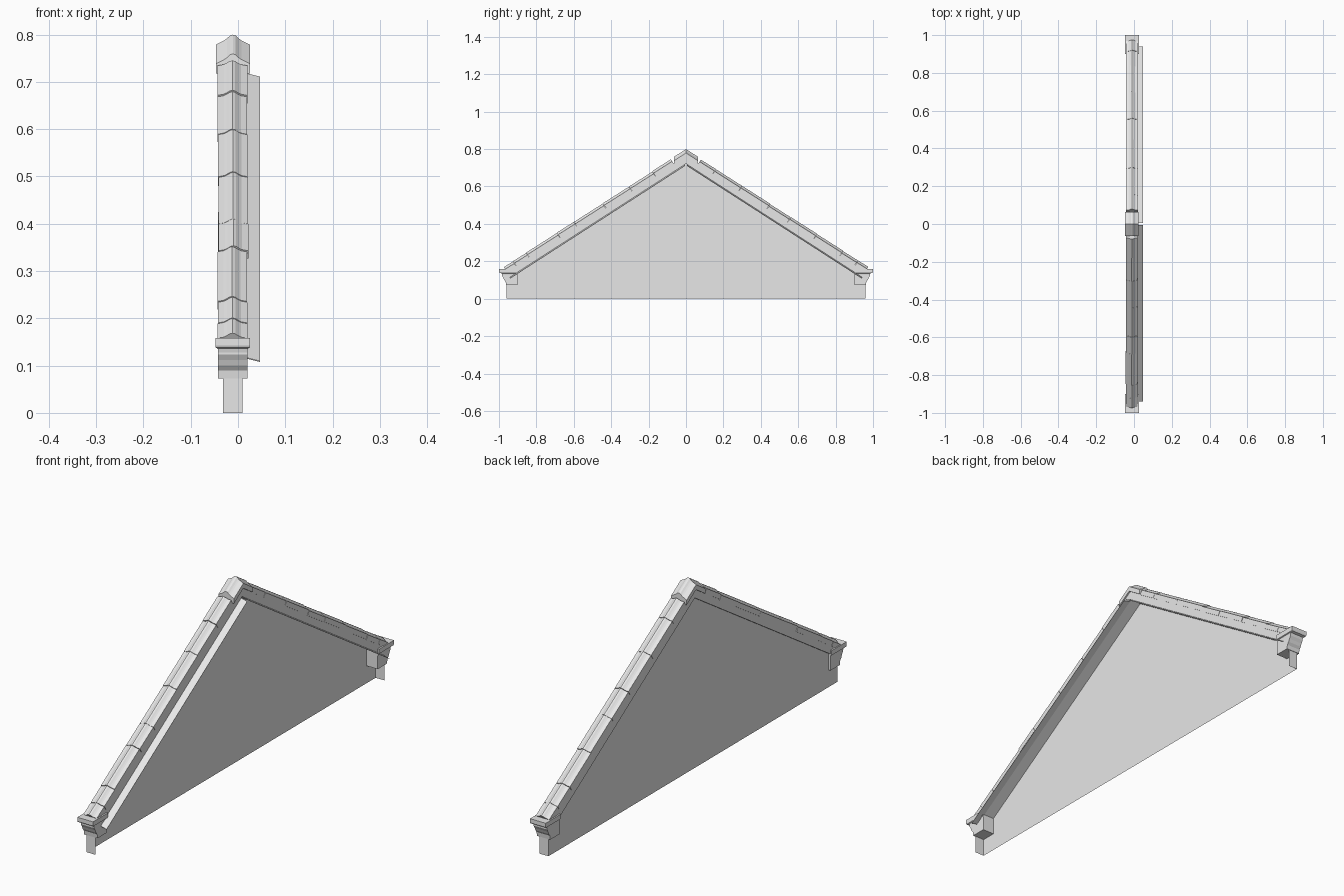
import bpy, bmesh, math, random

if "Cube" in bpy.data.objects:
    bpy.data.objects.remove(bpy.data.objects["Cube"])

random.seed(4)
S = 0.644                      # roof pitch (rise per unit of y)
CX = -0.011                    # centre line of the wall and coping
A = math.atan(S)
NY, NZ = math.sin(A), math.cos(A)

stone = bpy.data.materials.new("pale grey stone")
stone.diffuse_color = (0.8, 0.8, 0.8, 1)
stone.use_nodes = True
stone.node_tree.nodes["Principled BSDF"].inputs["Base Color"].default_value = stone.diffuse_color


def finish(name, bm):
    bmesh.ops.recalc_face_normals(bm, faces=bm.faces)
    me = bpy.data.meshes.new(name)
    bm.to_mesh(me)
    bm.free()
    me.materials.append(stone)
    ob = bpy.data.objects.new(name, me)
    bpy.context.collection.objects.link(ob)
    return ob


def loft(name, rings):
    """Skin a list of equal closed rings and cap both ends."""
    bm = bmesh.new()
    vs = [[bm.verts.new(p) for p in r] for r in rings]
    n = len(rings[0])
    for a, b in zip(vs, vs[1:]):
        for i in range(n):
            j = (i + 1) % n
            bm.faces.new((a[i], a[j], b[j], b[i]))
    bm.faces.new(vs[0])
    bm.faces.new(vs[-1])
    return finish(name, bm)


def slope_sweep(name, profile, ys):
    """Sweep an (x, height at y=0) profile along the gable slope."""
    return loft(name, [[(x, y, h - S * abs(y)) for x, h in profile] for y in ys])


def roll_profile(w, edge, shoulder, top, bottom):
    """Coping cross-section with a rounded roll along the middle."""
    half = [(w, edge), (0.018, shoulder), (0.012, shoulder + 0.35 * (top - shoulder)),
            (0.006, top - 0.002), (0, top)]
    upper = half + [(-x, h) for x, h in half[-2::-1]]
    return [(w, bottom)] + upper + [(-w, bottom)]


# gable wall: one sheet with end returns, open on the roof side and below
bm = bmesh.new()
X0, X1, H = -0.032, 0.009, 0.73 - S * 0.96
sheet = [bm.verts.new((X0, y, z)) for y, z in
         ((-0.96, 0), (0.96, 0), (0.96, H), (0, 0.73), (-0.96, H))]
bm.faces.new(sheet)
for a, b, y in ((sheet[0], sheet[4], -0.96), (sheet[1], sheet[2], 0.96)):
    bm.faces.new((a, b, bm.verts.new((X1, y, H)), bm.verts.new((X1, y, 0))))
finish("gable_wall", bm)

# continuous coping bed under the stones
bed = [(CX - 0.030, 0.722), (CX + 0.030, 0.722), (CX + 0.030, 0.761), (CX - 0.030, 0.761)]
slope_sweep("coping_bed", bed, (-0.95, 0, 0.95))

# ridge cap
cap = [(CX + x, h) for x, h in roll_profile(0.036, 0.779, 0.788, 0.80, 0.758)]
slope_sweep("ridge_cap", cap, (-0.063, 0, 0.063))

# coping stones, slightly uneven, cut square to the slope
joints = {-1: (0.975, 0.925, 0.855, 0.69, 0.60, 0.445, 0.305, 0.18, 0.08),
          1: (0.975, 0.92, 0.84, 0.70, 0.56, 0.45, 0.30, 0.16, 0.08)}
for side, ys in joints.items():
    for k, (lo, hi) in enumerate(zip(ys, ys[1:])):
        dx = random.uniform(-0.0015, 0.0015)
        lift = random.uniform(-0.0015, 0.001)
        prof = roll_profile(0.0315, 0.017, 0.020, 0.030, -0.003)
        rings = []
        for y, up in ((lo - 0.0005, lift + 0.0005), (hi + 0.0005, lift - 0.0005)):
            # y is measured on the ridge line of the roll
            y0 = y - 0.03 * NY
            z0 = 0.797 - S * y - 0.03 * NZ
            rings.append([(CX + dx + x, side * (y0 + (n + up) * NY), z0 + (n + up) * NZ)
                          for x, n in prof])
        loft(f"coping_stone_{'front' if side < 0 else 'back'}_{k + 1}", rings)

# moulded kneelers at the feet: (z, outer y, half width)
steps = [(0.073, 0.962, 0.031), (0.090, 0.964, 0.031), (0.100, 0.972, 0.031),
         (0.112, 0.977, 0.031), (0.124, 0.984, 0.031), (0.128, 0.984, 0.031),
         (0.136, 0.986, 0.032), (0.138, 0.998, 0.036), (0.143, 1.0, 0.0365),
         (0.158, 1.0, 0.0365)]
# thin tilted flashing strip on the roof side
strip = [(0.015, 0.721), (0.047, 0.713), (0.047, 0.715), (0.015, 0.723)]
for side, label in ((-1, "front"), (1, "back")):
    loft(f"kneeler_{label}", [[(CX - w, side * 0.90, z), (CX + w, side * 0.90, z),
                               (CX + w, side * y, z), (CX - w, side * y, z)]
                              for z, y, w in steps])
    slope_sweep(f"flashing_{label}", strip, (side * 0.006, side * 0.94))
